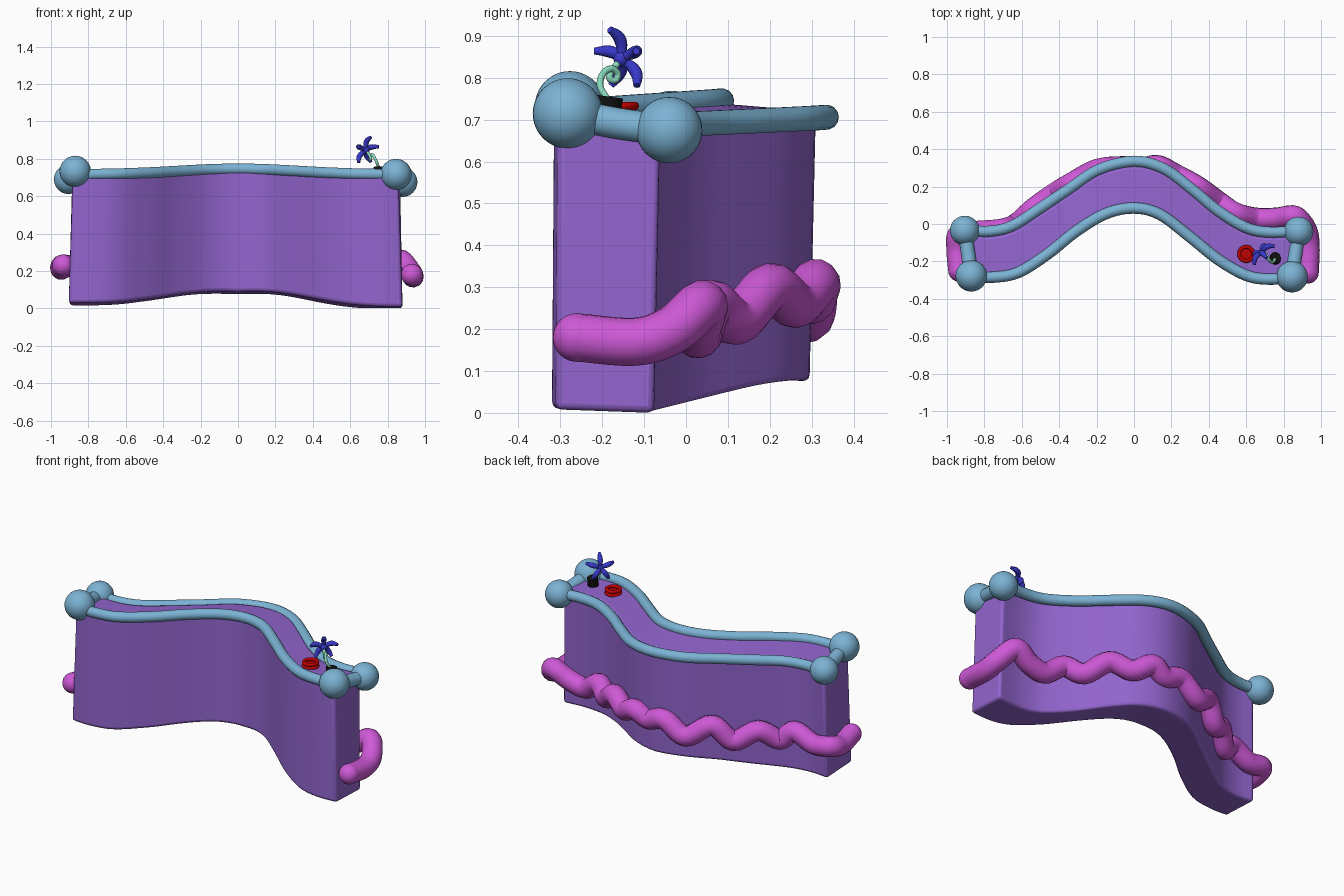
import bpy, bmesh, math
from mathutils import Vector

if "Cube" in bpy.data.objects:
    bpy.data.objects.remove(bpy.data.objects["Cube"])


def material(name, rgb):
    m = bpy.data.materials.new(name)
    m.diffuse_color = (*rgb, 1)
    m.use_nodes = True
    m.node_tree.nodes["Principled BSDF"].inputs["Base Color"].default_value = m.diffuse_color
    return m


PURPLE = material("purple", (0.29, 0.13, 0.62))
BLUE = material("pale_blue", (0.20, 0.45, 0.66))
PINK = material("pink", (0.62, 0.10, 0.68))
MINT = material("mint", (0.25, 0.70, 0.50))
INDIGO = material("indigo", (0.04, 0.04, 0.60))
RED = material("red", (0.55, 0.0, 0.0))
BLACK = material("black", (0.005, 0.005, 0.005))


def smooth_path(pts, n):
    """Catmull-Rom samples through the control points."""
    p = [Vector(q) for q in pts]
    p = [p[0] * 2 - p[1]] + p + [p[-1] * 2 - p[-2]]
    out = []
    for i in range(1, len(p) - 2):
        a, b, c, d = p[i - 1:i + 3]
        for k in range(n):
            t = k / n
            out.append(0.5 * (2 * b + (c - a) * t + (2 * a - 5 * b + 4 * c - d) * t * t
                              + (3 * b - a - 3 * c + d) * t ** 3))
    out.append(p[-2])
    return out


def finish(ob, name, mat, angle=40):
    ob.name = name
    ob.data.materials.clear()
    ob.data.materials.append(mat)
    bpy.ops.object.select_all(action='DESELECT')
    ob.select_set(True)
    bpy.context.view_layer.objects.active = ob
    bpy.ops.object.shade_smooth_by_angle(angle=math.radians(angle))
    return ob


def tube(name, pts, r, mat, n=6, radius=lambda t: 1.0):
    cu = bpy.data.curves.new(name, 'CURVE')
    cu.dimensions = '3D'
    cu.bevel_depth = r
    cu.bevel_resolution = 5
    cu.use_fill_caps = True
    path = smooth_path(pts, n)
    sp = cu.splines.new('POLY')
    sp.points.add(len(path) - 1)
    for i, (q, v) in enumerate(zip(sp.points, path)):
        q.co = (*v, 1)
        q.radius = radius(i / (len(path) - 1))
    ob = bpy.data.objects.new(name, cu)
    bpy.context.collection.objects.link(ob)
    bpy.ops.object.select_all(action='DESELECT')
    ob.select_set(True)
    bpy.context.view_layer.objects.active = ob
    bpy.ops.object.convert(target='MESH')
    return finish(bpy.context.object, name, mat, 60)


def ball(name, loc, r, mat):
    bpy.ops.mesh.primitive_uv_sphere_add(segments=32, ring_count=20, radius=r, location=loc)
    return finish(bpy.context.object, name, mat, 60)


# plan outlines of the front and back edges (x, y, z of the rails)
def lift(pts, low, high):
    return [(x, y, low + (high - low) * math.exp(-(x / 0.45) ** 2)) for x, y in pts]


front = lift([(-.87, -.28), (-.76, -.285), (-.62, -.26), (-.46, -.16), (-.31, -.04), (-.15, .055),
              (0, .085), (.14, .05), (.3, -.07), (.45, -.19), (.6, -.275), (.72, -.295),
              (.845, -.285)], .715, .745)
back = lift([(-.9, -.03), (-.78, -.04), (-.65, -.01), (-.5, .085), (-.35, .185), (-.19, .29),
             (0, .335), (.16, .295), (.31, .185), (.45, .07), (.6, -.02), (.73, -.045),
             (.88, -.035)], .685, .706)

# curved wall body
bm = bmesh.new()
rings = []
for f, b in zip(smooth_path(front, 4), smooth_path(back, 4)):
    base = .09 * math.exp(-abs(f.x / 0.44) ** 2.6) + (0.03 - 0.013 * (f.x + .87)) * min(1, abs(f.x) / .5)
    fx, bx = f.x * 1.015, b.x * .985
    rings.append([bm.verts.new(v) for v in (
        (fx * 1.025, f.y - .025, base), (bx * 1.015, b.y - .04, max(base - .015, 0)),
        (bx, b.y - .025, b.z + .014), (fx, f.y - .02, f.z - .005))])
for r, s in zip(rings, rings[1:]):
    for i in range(4):
        j = (i + 1) % 4
        bm.faces.new((r[i], r[j], s[j], s[i]))
bm.faces.new(rings[0])
bm.faces.new(rings[-1][::-1])
bmesh.ops.recalc_face_normals(bm, faces=bm.faces)
me = bpy.data.meshes.new("wall_body")
bm.to_mesh(me)
bm.free()
body = bpy.data.objects.new("wall_body", me)
bpy.context.collection.objects.link(body)
finish(body, "wall_body", PURPLE)
bev = body.modifiers.new("soft_edges", 'BEVEL')
bev.width = .016
bev.segments = 3
bev.limit_method = 'ANGLE'
bev.angle_limit = math.radians(50)

# rails, end bars and corner balls
tube("front_rail", front, .03, BLUE)
tube("back_rail", back, .03, BLUE)
corners = {"left": ((-.87, -.277, .732), (-.905, -.035, .69)),
           "right": ((.845, -.282, .715), (.88, -.04, .675))}
for side, (f, b) in corners.items():
    mid = (Vector(f) + Vector(b)) / 2 - Vector((0, 0, .004))
    tube(side + "_end_bar", [f, mid, b], .038, BLUE)
    ball(side + "_front_ball", f, .084, BLUE)
    ball(side + "_back_ball", b, .079, BLUE)

# wavy garland around the back and ends
garland = [(-.935, -.25, .23), (-.945, -.14, .21), (-.935, -.05, .23), (-.83, -.04, .22), (-.71, -.03, .27),
           (-.63, .0, .21), (-.54, .08, .27), (-.43, .16, .21), (-.33, .22, .30), (-.2, .29, .225),
           (-.07, .305, .30), (.04, .30, .27), (.13, .31, .31), (.23, .26, .26), (.34, .2, .30),
           (.45, .12, .22), (.54, .06, .26), (.65, .03, .19), (.76, .03, .21), (.86, .04, .26),
           (.92, -.03, .20), (.935, -.12, .17), (.93, -.26, .18)]
tube("garland", garland, .058, PINK)
ball("garland_left_end", garland[0], .058, PINK)
ball("garland_right_end", garland[-1], .058, PINK)

# black pot
bpy.ops.mesh.primitive_cylinder_add(vertices=32, radius=.03, depth=.07, location=(.755, -.185, .72),
                                    rotation=(math.radians(-8), 0, 0))
finish(bpy.context.object, "flower_pot", BLACK)

# curled stem
head = Vector((.685, -.155, .845))
tube("flower_stem", [(.755, -.185, .745), (.742, -.205, .78), (.727, -.198, .81), (.715, -.178, .822),
                     (.706, -.163, .81), (.706, -.168, .795), (.71, -.182, .798), (.705, -.178, .815),
                     head], .008, MINT)

# five-petal flower
axis = Vector((-.6, .65, .3)).normalized()
u = axis.cross(Vector((0, 0, 1))).normalized()
w = u.cross(axis)
ball("flower_centre", head, .018, INDIGO)
for k in range(5):
    a = math.radians(90 + 72 * k)
    d = u * math.cos(a) + w * math.sin(a)
    tube(f"petal_{k + 1}", [head, head + d * .03 + axis * .012, head + d * .055 + axis * .008,
                            head + d * .078 - axis * .012], .014, INDIGO, 5,
         lambda t: .55 + .5 * math.sin(math.pi * min(t, .97)))

# red ring with a recessed dish
for k, z in enumerate((.712, .733)):
    bpy.ops.mesh.primitive_torus_add(major_segments=36, minor_segments=10, major_radius=.038,
                                     minor_radius=.01, location=(.6, -.16, z))
    finish(bpy.context.object, f"red_ring_{k + 1}", RED, 60)
bpy.ops.mesh.primitive_cylinder_add(vertices=36, radius=.038, depth=.03, location=(.6, -.16, .711))
finish(bpy.context.object, "red_dish", RED)
